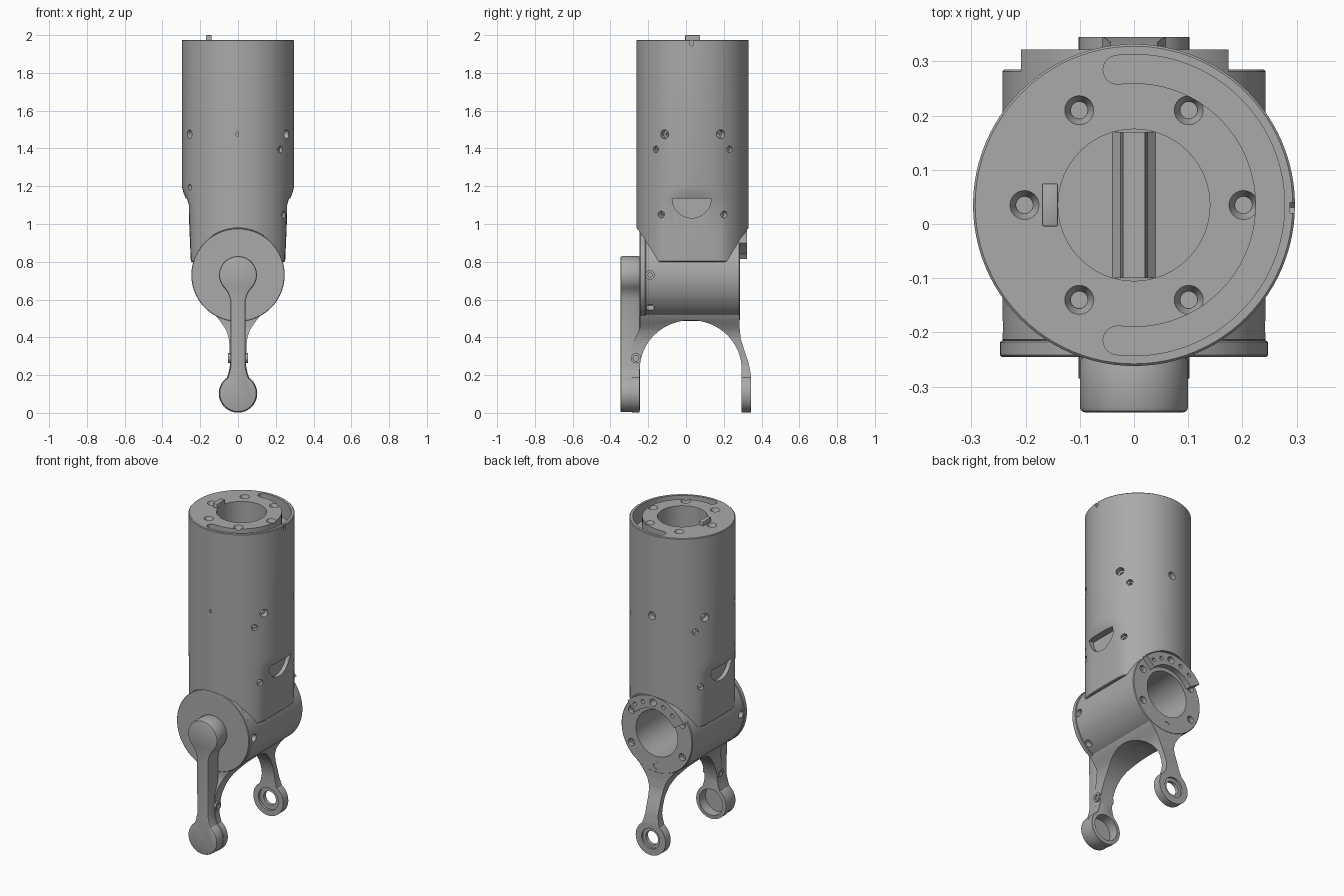
import bpy, bmesh
from math import sin, cos, pi, radians
from mathutils import Vector, Matrix

cube = bpy.data.objects.get("Cube")
if cube:
    bpy.data.objects.remove(cube)

grey = bpy.data.materials.new("machined_grey")
grey.use_nodes = True
grey.diffuse_color = (0.4, 0.4, 0.4, 1)
grey.node_tree.nodes["Principled BSDF"].inputs["Base Color"].default_value = (0.4, 0.4, 0.4, 1)

TUBE_Y, TUBE_R = 0.035, 0.297   # upright tube axis and radius
HUB_Z, HUB_R = 0.73, 0.243      # cross barrel axis and radius
EYE_Z = 0.103                   # fork eye height
Y, Z = Vector((0, 1, 0)), Vector((0, 0, 1))


def finish(name, bm):
    bmesh.ops.recalc_face_normals(bm, faces=bm.faces)
    me = bpy.data.meshes.new(name)
    bm.to_mesh(me)
    bm.free()
    me.materials.append(grey)
    ob = bpy.data.objects.new(name, me)
    bpy.context.collection.objects.link(ob)
    return ob


def rod(name, start, end, r, r2=None, seg=64):
    """Cylinder or cone between two points."""
    a, b = Vector(start), Vector(end)
    turn = Z.rotation_difference(b - a).to_matrix().to_4x4()
    bm = bmesh.new()
    bmesh.ops.create_cone(bm, cap_ends=True, segments=seg, radius1=r,
                          radius2=r if r2 is None else r2, depth=(b - a).length,
                          matrix=Matrix.Translation((a + b) / 2) @ turn)
    return finish(name, bm)


def prism(name, outline, axis, lo, hi):
    """Outline of two coordinates, extruded along the remaining axis."""
    def put(p, t):
        return {"x": (t, p[0], p[1]), "y": (p[0], t, p[1]), "z": (p[0], p[1], t)}[axis]
    bm = bmesh.new()
    face = bm.faces.new([bm.verts.new(put(p, lo)) for p in outline])
    ext = bmesh.ops.extrude_face_region(bm, geom=[face])
    move = Vector(put((0, 0), hi - lo))
    bmesh.ops.translate(bm, vec=move, verts=[v for v in ext["geom"] if isinstance(v, bmesh.types.BMVert)])
    return finish(name, bm)


def apply(ob, mod):
    bpy.context.view_layer.objects.active = ob
    bpy.ops.object.modifier_apply(modifier=mod.name)


def cut(ob, tool, op="DIFFERENCE"):
    mod = ob.modifiers.new("cut", "BOOLEAN")
    mod.operation, mod.solver, mod.object = op, "EXACT", tool
    apply(ob, mod)
    bpy.data.objects.remove(tool)


def bevel(ob, width, segments=2):
    mod = ob.modifiers.new("bevel", "BEVEL")
    mod.width, mod.segments, mod.limit_method, mod.angle_limit = width, segments, "ANGLE", radians(50)
    apply(ob, mod)


def arc(cx, cy, r, a, b, n=24):
    return [(cx + r * cos(radians(a + (b - a) * i / n)), cy + r * sin(radians(a + (b - a) * i / n)))
            for i in range(n + 1)]


def band(cx, cy, r1, r2, a, b):
    return arc(cx, cy, r2, a, b, 40) + arc(cx, cy, r1, b, a, 40)


def mirrored(half):
    return half + [(-x, z) for x, z in reversed(half)]


def screw_hole(ob, point, inward, r=0.024, depth=0.035):
    """Counterbored hole with a narrower bore behind it."""
    p, d = Vector(point), Vector(inward)
    cut(ob, rod("tool", p - d * 0.05, p + d * depth, r, seg=24))
    cut(ob, rod("tool", p, p + d * (depth + 0.025), r * 0.5, seg=16))


# Upright tube: round above, flattened on both sides towards the barrel
bm = bmesh.new()
rows = []
for z, w in ((1.975, 0), (1.2, 0), (1.17, 0.305), (1.14, 0.283), (1.1, 0.263), (0.95, 0.257), (0.8, 0.25)):
    row = []
    for i in range(96):
        a = 2 * pi * i / 96
        x = TUBE_R * cos(a)
        if w and abs(x) > 0.01:
            soft = (abs(x) ** -20 + w ** -20) ** (-1 / 20)
            x = soft if x > 0 else -soft
        row.append(bm.verts.new((x, TUBE_Y + TUBE_R * sin(a), z)))
    rows.append(row)
for up, low in zip(rows, rows[1:]):
    for i in range(96):
        j = (i + 1) % 96
        bm.faces.new((up[i], up[j], low[j], low[i]))
bm.faces.new(rows[0])
bm.faces.new(rows[-1])
tube = finish("upright_tube", bm)
bevel(tube, 0.004, 1)

# Clearance for the barrel, its front cap and its rear face
cut(tube, rod("tool", (0, -0.5, HUB_Z), (0, 0.6, HUB_Z), 0.236))
cut(tube, rod("tool", (0, -0.5, HUB_Z), (0, -0.22, HUB_Z), 0.249))
cut(tube, rod("tool", (0, 0.28, HUB_Z), (0, 0.6, HUB_Z), 0.249))

# Central bore, curved slot and bolt circle in the top face
cut(tube, rod("tool", (0, TUBE_Y, 1.02), (0, TUBE_Y, 2.1), 0.14))
slot = band(0, TUBE_Y, 0.225, 0.278, -97, 97)
cut(tube, prism("tool", slot, "z", 1.87, 2.1))
for s in (-1, 1):
    a = radians(97 * s)
    x, y = 0.2515 * cos(a), TUBE_Y + 0.2515 * sin(a)
    cut(tube, rod("tool", (x, y, 1.871), (x, y, 2.1), 0.0264, seg=24))
for k in range(6):
    x, y = 0.202 * cos(k * pi / 3), TUBE_Y + 0.202 * sin(k * pi / 3)
    cut(tube, rod("tool", (x, y, 1.95), (x, y, 1.98), 0.016, 0.029, seg=24))
    cut(tube, rod("tool", (x, y, 1.85), (x, y, 1.96), 0.0155, seg=24))

# Screw holes around the tube
for k in range(6):
    a = radians(60 * k - 90)
    d = Vector((cos(a), sin(a), 0))
    screw_hole(tube, Vector((0, TUBE_Y, 1.475)) + d * TUBE_R, -d)
for sx, sy in ((1, -1), (1, 1), (-1, 1)):
    d = Vector((sx * cos(radians(41)), sy * sin(radians(41)), 0))
    screw_hole(tube, Vector((0, TUBE_Y, 1.395)) + d * TUBE_R, -d, 0.018, 0.02)
    screw_hole(tube, (sx * 0.238, TUBE_Y + sy * 0.163, 1.05), -d, 0.018, 0.02)
screw_hole(tube, (-0.255, TUBE_Y - 0.15, 1.195), (0.86, 0.5, 0), 0.016, 0.02)

# Half-round side pockets and the alignment notch
for s in (-1, 1):
    pocket = arc(0.03, 1.135, 0.103, 180, 360)
    cut(tube, prism("tool", pocket, "x", *sorted((s * 0.235, s * 0.4))))
cut(tube, prism("tool", [(0.03, 1.94), (0.04, 1.95), (0.04, 2), (0.02, 2), (0.02, 1.95)], "x", 0.288, 0.35))

# Rib at the bottom of the bore and the key on the top face
rib = prism("bore_rib", mirrored([(0.05, 1.01), (0.025, 1.035), (0.02, 1.1)]), "y", -0.1, 0.17)
key = prism("top_key", [(-0.17, -0.005), (-0.14, -0.005), (-0.14, 0.075), (-0.17, 0.075)], "z", 1.95, 2.0)
bevel(key, 0.004)

# Cross barrel with rear bore, rear bolt circle and side screws
barrel = rod("cross_barrel", (0, -0.217, HUB_Z), (0, 0.285, HUB_Z), HUB_R, seg=96)
bevel(barrel, 0.004, 1)
cut(barrel, rod("tool", (0, -0.18, HUB_Z), (0, 0.4, HUB_Z), 0.142))
for k in range(6):
    a = radians(60 * k - 90)
    screw_hole(barrel, (0.2 * cos(a), 0.285, HUB_Z + 0.2 * sin(a)), -Y, 0.022, 0.025)
for deg in (0, -45, 180, 225):
    d = Vector((cos(radians(deg)), 0, sin(radians(deg))))
    screw_hole(barrel, Vector((0, -0.19, HUB_Z)) + d * HUB_R, -d, 0.022)

# Front cap disc
cap = rod("front_cap", (0, -0.245, HUB_Z), (0, -0.215, HUB_Z), 0.247, seg=96)
bevel(cap, 0.003, 1)

# Curved stop plate on the rear face
stop = prism("rear_stop_plate", band(0, HUB_Z, 0.165, 0.243, 44, 149), "y", 0.28, 0.322)
for deg, r in ((90, 0.022), (70, 0.012), (110, 0.012), (130, 0.012), (52, 0.012)):
    x, z = 0.204 * cos(radians(deg)), HUB_Z + 0.204 * sin(radians(deg))
    cut(stop, rod("tool", (x, 0.25, z), (x, 0.4, z), r, seg=20))

# Fork: arched side profile trimmed to the front outline of the legs
arch = arc(0.025, 0, 0.27, 0, 180, 32)
arch = [(y, 0.23 + z * 0.965) for y, z in arch]
side = [(-0.285, -0.02), (-0.285, 0.36), (-0.243, 0.45), (-0.243, 0.56), (0.283, 0.56), (0.284, 0.45),
        (0.29, 0.39), (0.313, 0.32), (0.333, 0.26), (0.345, 0.19), (0.345, -0.02)] + [(0.295, -0.02)] + arch + [(-0.245, -0.02)]
fork = prism("fork_legs", side, "x", -0.25, 0.25)
leg = [(0.13, 0.55), (0.118, 0.515), (0.09, 0.48), (0.064, 0.44), (0.05, 0.4), (0.044, 0.35), (0.043, 0.25), (0.05, 0.215)]
leg += arc(0, EYE_Z, 0.102, 55, -89.5)
cut(fork, prism("tool", mirrored(leg), "y", -0.5, 0.5), "INTERSECT")

# Eyes in both fork legs
cut(fork, rod("tool", (0, 0.2, EYE_Z), (0, 0.5, EYE_Z), 0.042))
cut(fork, rod("tool", (0, 0.2, EYE_Z), (0, 0.31, EYE_Z), 0.068))
cut(fork, rod("tool", (0, 0.333, EYE_Z), (0, 0.4, EYE_Z), 0.062))
cut(fork, rod("tool", (0, -0.4, EYE_Z), (0, -0.2, EYE_Z), 0.08))

# Dog-bone cover over the front leg
bone = arc(0, HUB_Z, 0.1, 89.5, -45) + [(0.053, 0.635), (0.041, 0.6), (0.039, 0.25), (0.048, 0.21)]
bone += arc(0, EYE_Z, 0.099, 55, -89.5)
cover = prism("front_cover", mirrored(bone), "y", -0.348, -0.244)
bevel(cover, 0.01)
cut(cover, rod("tool", (0, -0.305, EYE_Z), (0, -0.2, EYE_Z), 0.0795))

# Screw bosses on the sides of the front leg
for s in (-1, 1):
    boss = rod("leg_screw_boss", (0, -0.265, 0.29), (s * 0.052, -0.265, 0.29), 0.027, seg=24)
    cut(boss, rod("tool", (s * 0.04, -0.265, 0.29), (s * 0.08, -0.265, 0.29), 0.015, seg=16))

# Smooth shading with sharp edges kept
bpy.ops.object.select_all(action="DESELECT")
for ob in bpy.context.collection.objects:
    if ob.type == "MESH":
        ob.select_set(True)
        bpy.context.view_layer.objects.active = ob
bpy.ops.object.shade_smooth_by_angle(angle=radians(30))
